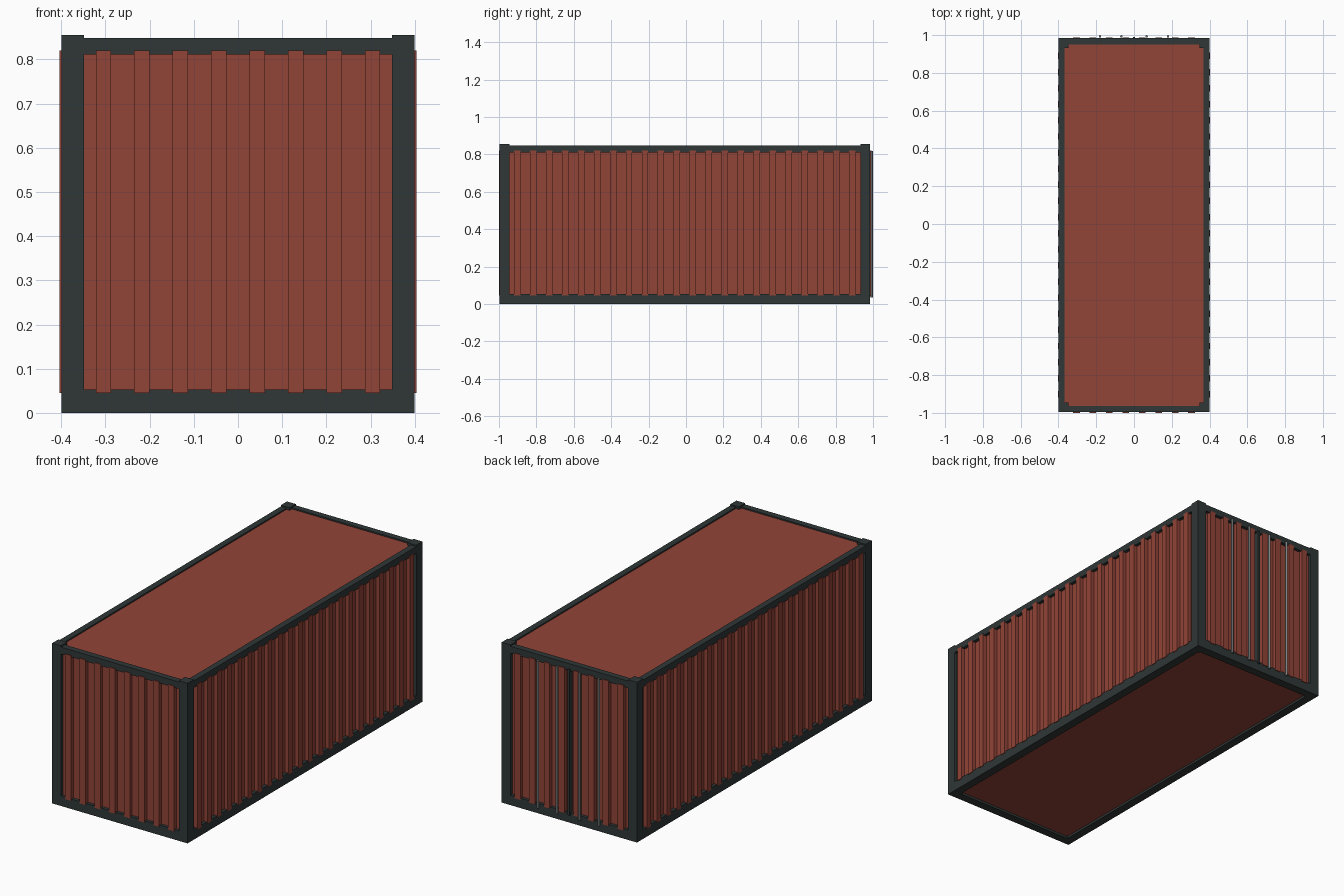
import bpy, bmesh
from mathutils import Vector, Matrix

if "Cube" in bpy.data.objects:
    bpy.data.objects.remove(bpy.data.objects["Cube"])

HX, Y0, Y1, H = 0.4, -0.9965, 0.9845, 0.848   # frame extents
POST, RAIL, ZB, ZT = 0.052, 0.033, 0.053, 0.811
WALL, OUT = 0.017, 0.0035                      # wall recess, rib projection


def mat(name, rgb):
    m = bpy.data.materials.new(name)
    m.diffuse_color = (*rgb, 1)
    m.use_nodes = True
    m.node_tree.nodes["Principled BSDF"].inputs["Base Color"].default_value = m.diffuse_color
    return m


RED = mat("rust red paint", (0.285, 0.057, 0.038))
DARK = mat("dark frame", (0.028, 0.038, 0.037))
GREY = mat("steel grey", (0.20, 0.22, 0.22))


def boxes(name, material, spans):
    """One object made of boxes, each given as x0, x1, y0, y1, z0, z1."""
    bm = bmesh.new()
    for x0, x1, y0, y1, z0, z1 in spans:
        c = Vector((x0 + x1, y0 + y1, z0 + z1)) / 2
        s = Matrix.Diagonal((x1 - x0, y1 - y0, z1 - z0, 1))
        bmesh.ops.create_cube(bm, size=1, matrix=Matrix.Translation(c) @ s)
    me = bpy.data.meshes.new(name)
    bm.to_mesh(me)
    bm.free()
    me.materials.append(material)
    ob = bpy.data.objects.new(name, me)
    bpy.context.collection.objects.link(ob)
    return ob


def cells(a, b, n):
    """Rib spans: n equal cells, each with a centred rib 0.4 cell wide."""
    p = (b - a) / n
    return [(a + (i + 0.3) * p, a + (i + 0.7) * p) for i in range(n)]


# corner posts with raised top castings
for sx, side in ((-1, "left"), (1, "right")):
    xa, xb = sorted((sx * HX, sx * (HX - POST)))
    for end, ya, yb in (("front", Y0, Y0 + POST), ("back", Y1 - POST, Y1)):
        boxes(f"{end}_{side}_post", DARK, [(xa, xb, ya, yb, 0, 0.855)])

# top and bottom rails
for level, w, z0, z1 in (("bottom", 0.046, 0, ZB), ("top", RAIL, ZT, H)):
    boxes(f"{level}_side_rails", DARK, [
        (-HX, -HX + w, Y0, Y1, z0, z1), (HX - w, HX, Y0, Y1, z0, z1)])
    boxes(f"{level}_end_rails", DARK, [
        (-HX + w, HX - w, Y0, Y0 + w, z0, z1),
        (-HX + w, HX - w, Y1 - w, Y1, z0, z1)])

# roof, floor and recessed walls
xi, t = HX - WALL, 0.012
boxes("roof", RED, [(-xi, xi, Y0 + WALL, Y1 - WALL, 0.826, 0.841)])
boxes("floor", RED, [(-xi, xi, Y0 + WALL, Y1 - WALL, 0.012, 0.03)])
zs = (0.03, 0.83)
boxes("side_walls", RED, [(-xi, -xi + t, Y0 + WALL, Y1 - WALL, *zs),
                          (xi - t, xi, Y0 + WALL, Y1 - WALL, *zs)])
boxes("front_wall", RED, [(-xi, xi, Y0 + WALL, Y0 + WALL + t, *zs)])
boxes("doors", RED, [(-xi, xi, Y1 - WALL - t, Y1 - WALL, *zs)])

# corrugation ribs, overlapping the rails slightly
rz = (0.045, 0.82)
side_cells = cells(Y0 + POST, Y1 - POST, 22)
end_cells = cells(-HX + POST, HX - POST, 8)
boxes("left_ribs", RED, [(-HX - OUT, -xi, a, b, *rz) for a, b in side_cells])
boxes("right_ribs", RED, [(xi, HX + OUT, a, b, *rz) for a, b in side_cells])
boxes("front_ribs", RED, [(a, b, Y0 - OUT, Y0 + WALL, *rz) for a, b in end_cells])
boxes("door_ribs", RED, [(a, b, Y1 - WALL, Y1 + OUT, *rz) for a, b in end_cells])

# dark seam between the doors
boxes("door_seam", DARK, [(-0.006, 0.006, Y1 - WALL, Y1 + 0.006, 0.04, 0.82)])

# door locking rods
for i, x in enumerate((-0.18, -0.067, 0.067, 0.18)):
    bpy.ops.mesh.primitive_cylinder_add(vertices=12, radius=0.0065, depth=0.785,
                                        location=(x, 0.9935, 0.4265))
    rod = bpy.context.object
    rod.name = f"lock_rod_{i + 1}"
    rod.data.materials.append(GREY)
    bpy.ops.object.shade_smooth_by_angle()
